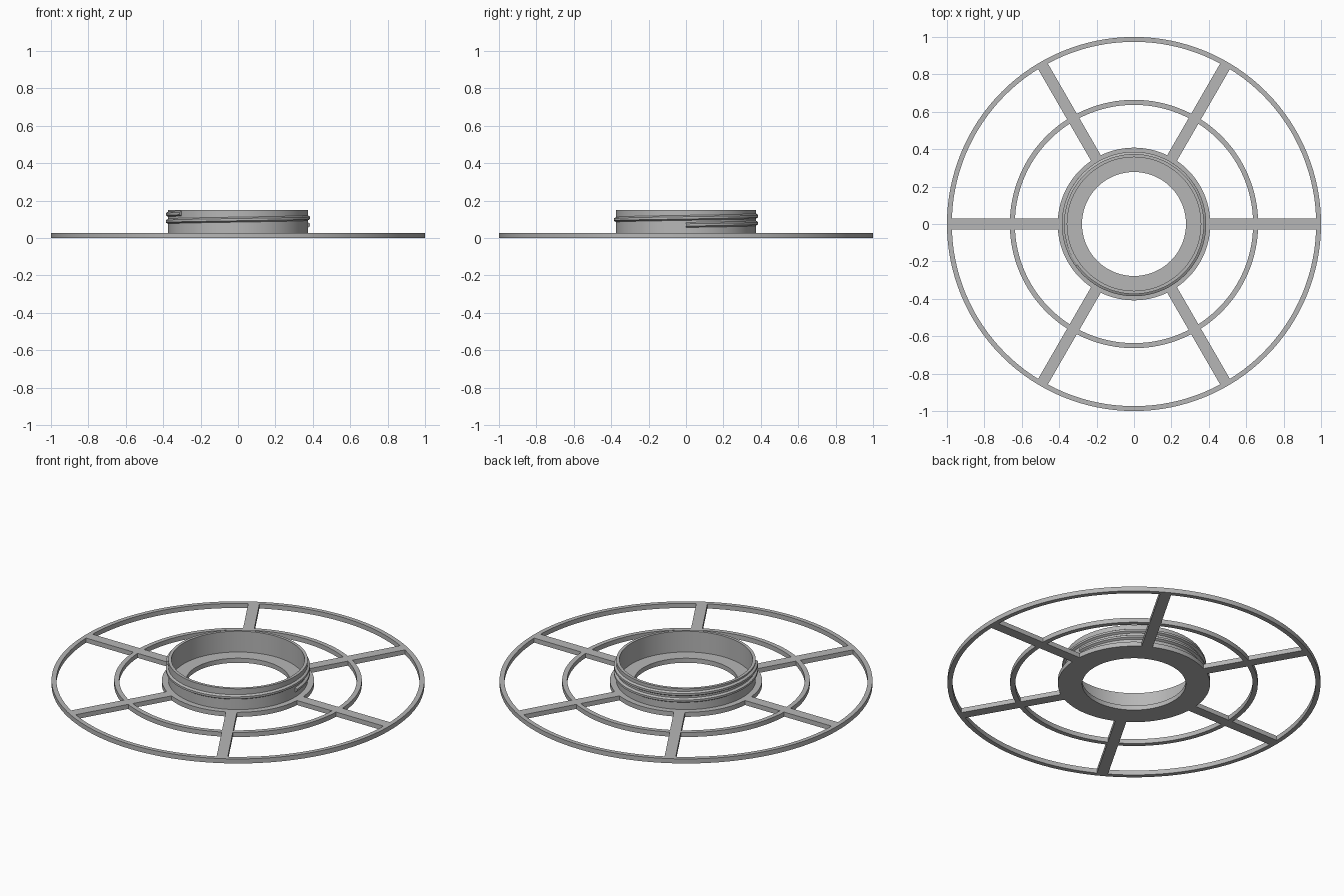
import bpy, bmesh, math

if "Cube" in bpy.data.objects:
    bpy.data.objects.remove(bpy.data.objects["Cube"])

BASE_H = 0.027
SEG = 128

grey = bpy.data.materials.new("grey plastic")
grey.diffuse_color = (0.47, 0.47, 0.47, 1)
grey.use_nodes = True
grey.node_tree.nodes["Principled BSDF"].inputs["Base Color"].default_value = grey.diffuse_color


def make_object(name, bm, smooth=True):
    bmesh.ops.recalc_face_normals(bm, faces=bm.faces)
    mesh = bpy.data.meshes.new(name)
    bm.to_mesh(mesh)
    bm.free()
    mesh.materials.append(grey)
    obj = bpy.data.objects.new(name, mesh)
    bpy.context.collection.objects.link(obj)
    if smooth:
        bpy.ops.object.select_all(action='DESELECT')
        obj.select_set(True)
        bpy.context.view_layer.objects.active = obj
        bpy.ops.object.shade_smooth_by_angle(angle=math.radians(30))
    return obj


def sweep(name, profile_at, steps, closed):
    """Sweep a closed (radius, z) profile around the z axis."""
    bm = bmesh.new()
    loops = []
    for i in range(steps if closed else steps + 1):
        a, profile = profile_at(i)
        loops.append([bm.verts.new((r * math.cos(a), r * math.sin(a), z)) for r, z in profile])
    n = len(loops[0])
    for i in range(steps):
        p, q = loops[i], loops[(i + 1) % len(loops)]
        for k in range(n):
            bm.faces.new((p[k], q[k], q[(k + 1) % n], p[(k + 1) % n]))
    if not closed:
        bm.faces.new(loops[0])
        bm.faces.new(loops[-1])
    return make_object(name, bm)


def lathe(name, profile):
    return sweep(name, lambda i: (math.tau * i / SEG, profile), SEG, True)


def flat_ring(name, inner, outer):
    return lathe(name, [(inner, 0), (outer, 0), (outer, BASE_H), (inner, BASE_H)])


# Flat rings of the base
flat_ring("outer_ring", 0.974, 1.0)
flat_ring("middle_ring", 0.637, 0.664)

# Hub flange and upright threaded neck as one stepped profile
lathe("hub_and_neck", [(0.278, 0), (0.408, 0), (0.408, BASE_H), (0.374, BASE_H),
                       (0.374, 0.15), (0.357, 0.15), (0.357, BASE_H), (0.278, BASE_H)])

# Six spokes, in pieces that fill the gaps between the rings
for i in range(6):
    bm = bmesh.new()
    half = 0.03
    for r0, r1 in ((0.408, 0.637), (0.637, 0.664), (0.664, 0.974)):
        # ends reach just to the curved ring walls
        x0 = math.sqrt(r0 ** 2 - half ** 2)
        x1 = math.sqrt(r1 ** 2 - half ** 2) + 0.0008
        if r0 == 0.637:
            continue
        pts = [(x0, -half), (x1, -half), (x1, half), (x0, half)]
        a = math.tau * i / 6
        low, high = [[bm.verts.new((x * math.cos(a) - y * math.sin(a),
                                    x * math.sin(a) + y * math.cos(a), z)) for x, y in pts]
                     for z in (0, BASE_H)]
        bm.faces.new(low[::-1])
        bm.faces.new(high)
        for k in range(4):
            m = (k + 1) % 4
            bm.faces.new((low[k], low[m], high[m], high[k]))
    make_object(f"spoke_{i + 1}", bm, smooth=False)

# Helical screw thread, 1.6 turns, rising anticlockwise
TURNS, PITCH, START_Z = 1.6, 0.038, 0.07
STEPS = int(SEG * TURNS)


def thread_profile(i):
    t = TURNS * i / STEPS
    z = START_Z + PITCH * t
    return math.tau * t, [(0.37, z - 0.016), (0.386, z - 0.006),
                          (0.386, z + 0.006), (0.37, z + 0.016)]


sweep("screw_thread", thread_profile, STEPS, False)
